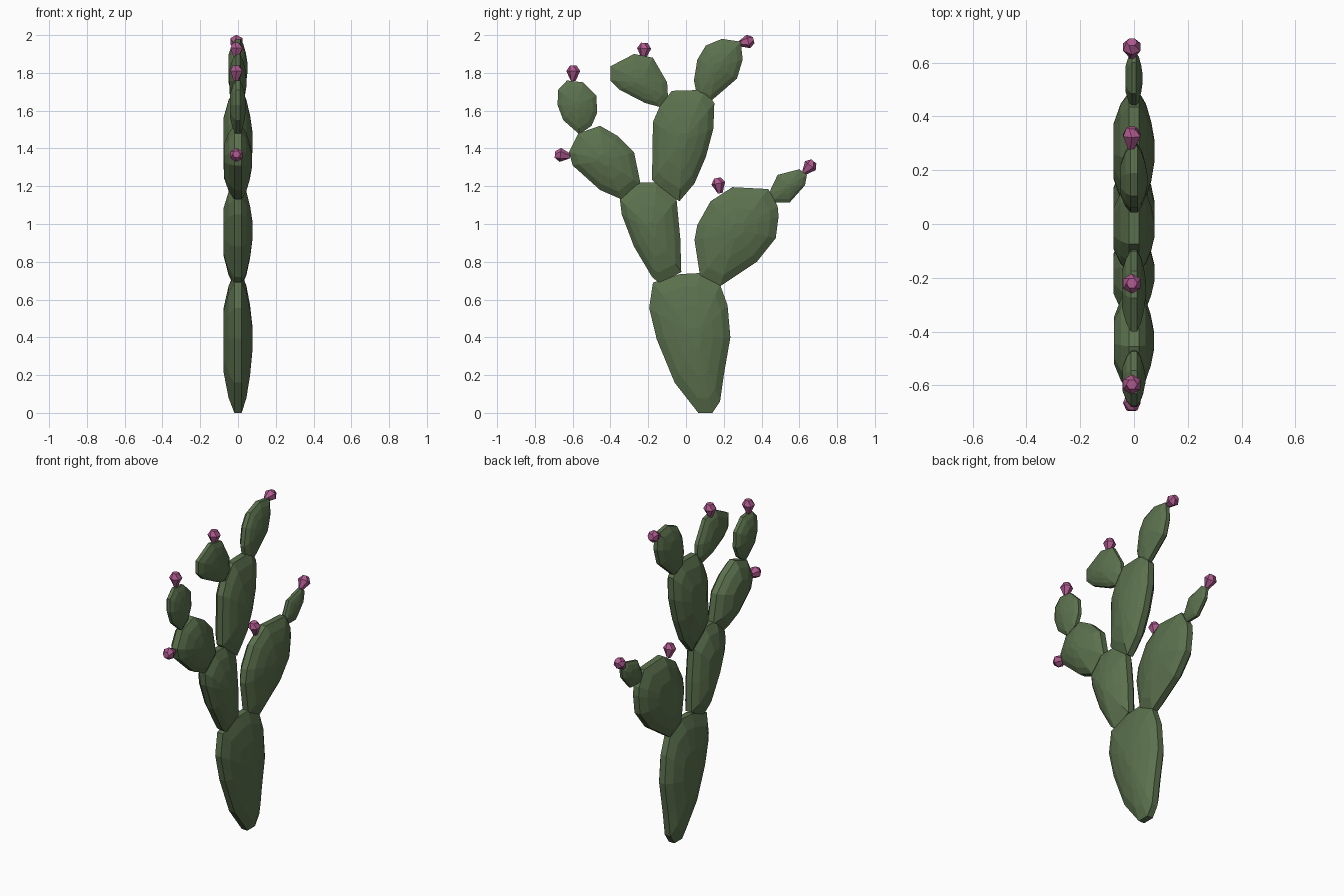
import bpy, bmesh, math
from mathutils import Vector

if "Cube" in bpy.data.objects:
    bpy.data.objects.remove(bpy.data.objects["Cube"])


def material(name, colour):
    m = bpy.data.materials.new(name)
    m.diffuse_color = (*colour, 1)
    m.use_nodes = True
    m.node_tree.nodes["Principled BSDF"].inputs["Base Color"].default_value = m.diffuse_color
    return m


GREEN = material("cactus green", (0.105, 0.165, 0.075))
PINK = material("fruit pink", (0.42, 0.10, 0.27))


def loft(name, rings, mat):
    """Bridge closed rings of equal length and cap both ends."""
    bm = bmesh.new()
    loops = [[bm.verts.new(p) for p in ring] for ring in rings]
    n = len(loops[0])
    for a, b in zip(loops, loops[1:]):
        for i in range(n):
            j = (i + 1) % n
            bm.faces.new((a[i], a[j], b[j], b[i]))
    bm.faces.new(loops[0][::-1])
    bm.faces.new(loops[-1])
    bmesh.ops.recalc_face_normals(bm, faces=bm.faces)
    mesh = bpy.data.meshes.new(name)
    bm.to_mesh(mesh)
    bm.free()
    mesh.materials.append(mat)
    ob = bpy.data.objects.new(name, mesh)
    bpy.context.collection.objects.link(ob)
    return ob


# Pad cross-section: (fraction of half thickness, outline scale)
SECTION = [(-1, .45), (-.65, .80), (-.25, 1), (.25, 1), (.58, .80), (.83, .5), (1, .16)]


def pad(name, half, outline):
    """Flattened faceted pad from a side outline given as (y, z)."""
    cy = sum(p[0] for p in outline) / len(outline)
    cz = sum(p[1] for p in outline) / len(outline)
    rings = [[(f * half, cy + (y - cy) * s, cz + (z - cz) * s) for y, z in outline]
             for f, s in SECTION]
    return loft(name, rings, GREEN)


def fruit(name, y, z, dy, dz):
    """Small faceted bud centred at (y, z), growing along (dy, dz)."""
    axis = Vector((0, dy, dz)).normalized()
    side = Vector((1, 0, 0))
    up = axis.cross(side)
    rings = []
    for k, (along, r) in enumerate([(-.048, .014), (.005, .037), (.034, .020)]):
        ring = []
        for i in range(6):
            a = math.tau * (i + .5 * (k % 2)) / 6
            ring.append(Vector((-.008, y, z)) + axis * along
                        + (side * math.cos(a) + up * math.sin(a)) * r)
        rings.append(ring)
    return loft(name, rings, PINK)


# Trunk and main branches
pad("base_pad", .077, [(-.175, .69), (-.03, .735), (.07, .74), (.18, .68), (.22, .57),
    (.235, .40), (.20, .20), (.18, .06), (.14, 0), (.065, 0), (-.06, .16),
    (-.155, .39), (-.195, .555)])
pad("middle_pad", .077, [(-.265, 1.22), (-.155, 1.22), (-.05, 1.13), (-.03, .92),
    (-.025, .745), (-.14, .685), (-.18, .72), (-.275, .88), (-.34, 1.05), (-.35, 1.13)])
pad("back_pad", .077, [(.13, 1.12), (.245, 1.195), (.435, 1.185), (.485, 1.095),
    (.49, 1.04), (.475, .925), (.375, .80), (.18, .67), (.075, .72), (.045, .915), (.06, .995)])
pad("upper_pad", .077, [(-.075, 1.705), (.1, 1.71), (.15, 1.64), (.145, 1.505),
    (.105, 1.355), (.045, 1.215), (-.035, 1.12), (-.14, 1.19), (-.18, 1.235),
    (-.175, 1.54), (-.14, 1.62)])
pad("front_pad", .075, [(-.57, 1.48), (-.455, 1.52), (-.36, 1.465), (-.275, 1.38),
    (-.24, 1.21), (-.34, 1.13), (-.455, 1.18), (-.6, 1.31), (-.62, 1.38)])

# Small end pads
pad("front_tip_pad", .042, [(-.63, 1.76), (-.545, 1.75), (-.475, 1.68), (-.47, 1.59),
    (-.5, 1.52), (-.565, 1.475), (-.65, 1.55), (-.68, 1.63), (-.677, 1.71)])
pad("top_front_pad", .045, [(-.4, 1.835), (-.275, 1.9), (-.175, 1.88), (-.1, 1.75),
    (-.095, 1.665), (-.14, 1.62), (-.215, 1.64), (-.35, 1.71), (-.4, 1.76)])
pad("top_back_pad", .05, [(.105, 1.945), (.19, 1.98), (.29, 1.965), (.3, 1.87),
    (.27, 1.77), (.125, 1.645), (.06, 1.67), (.042, 1.76), (.06, 1.87)])
pad("back_tip_pad", .032, [(.485, 1.26), (.6, 1.29), (.64, 1.26), (.63, 1.205),
    (.55, 1.115), (.455, 1.115), (.435, 1.155)])

# Fruit on the pad rims
for i, spec in enumerate([(-.597, 1.805, 0, 1), (-.222, 1.925, .05, 1), (.325, 1.965, 1, .25),
                          (-.66, 1.365, -1, .1), (.172, 1.21, -.2, 1), (.655, 1.305, .5, .6)]):
    fruit(f"fruit_{i + 1}", *spec)
